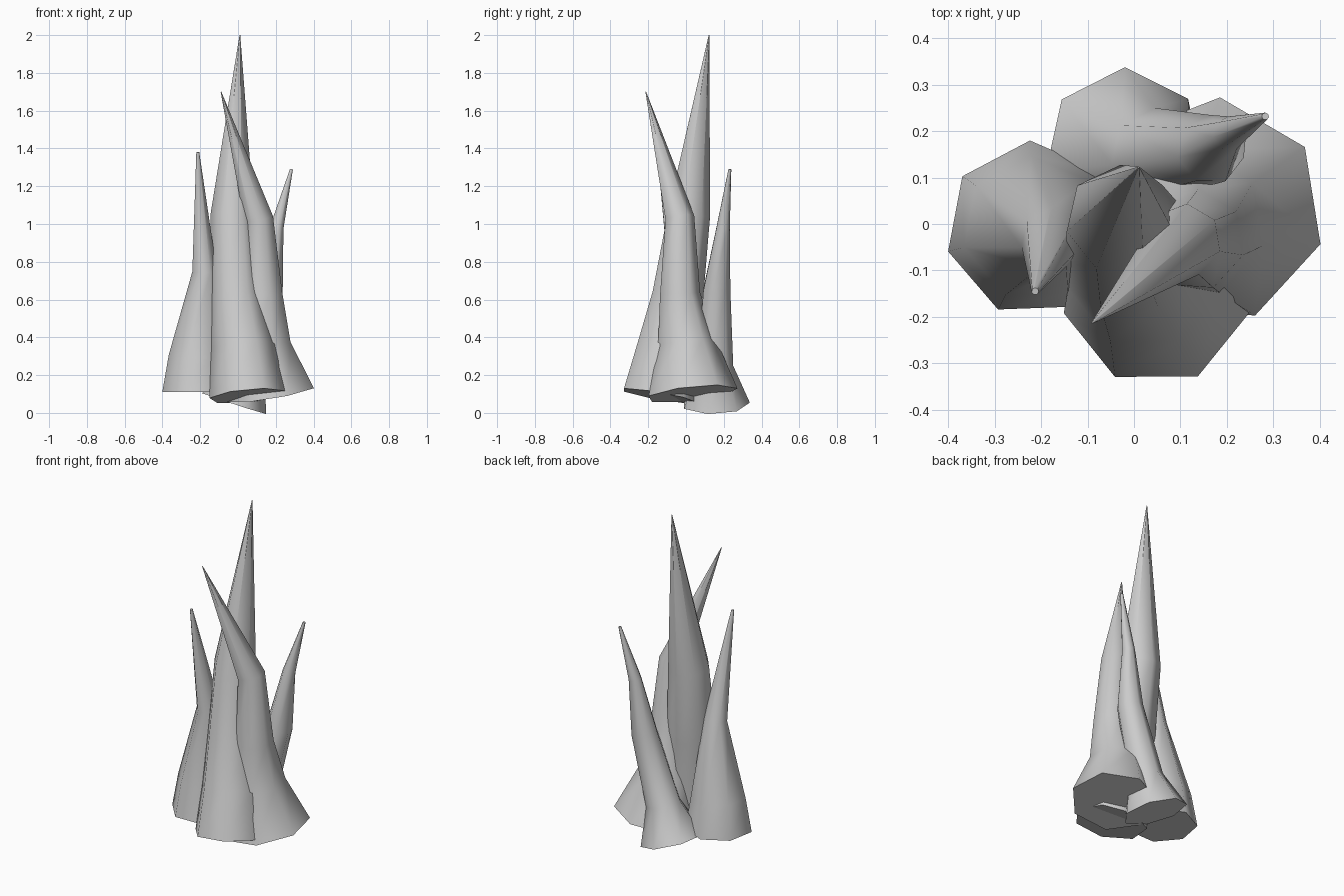
import bpy, bmesh, math
from mathutils import Vector

if "Cube" in bpy.data.objects:
    bpy.data.objects.remove(bpy.data.objects["Cube"])

SIDES = 7


def spike(name, rings, tip, first_angle):
    """Loft tilted heptagons (x, y, z, radius) along a bent path to a tip."""
    rings = rings + [tip]
    pts = [Vector(r[:3]) for r in rings]
    bm = bmesh.new()
    loops = []
    for i, (p, r) in enumerate(zip(pts, rings)):
        # each ring faces along the path
        axis = pts[min(i + 1, len(pts) - 1)] - pts[max(i - 1, 0)]
        rot = Vector((0, 0, 1)).rotation_difference(axis)
        loop = []
        for k in range(SIDES):
            a = math.radians(first_angle) + k * math.tau / SIDES
            loop.append(bm.verts.new(p + rot @ Vector((r[3] * math.cos(a), r[3] * math.sin(a), 0))))
        loops.append(loop)
    for lo, hi in zip(loops, loops[1:]):
        for k in range(SIDES):
            n = (k + 1) % SIDES
            bm.faces.new((lo[k], lo[n], hi[n], hi[k]))
    bm.faces.new(loops[0][::-1])
    bm.faces.new(loops[-1])
    bmesh.ops.recalc_face_normals(bm, faces=bm.faces)
    mesh = bpy.data.meshes.new(name)
    bm.to_mesh(mesh)
    bm.free()
    obj = bpy.data.objects.new(name, mesh)
    bpy.context.collection.objects.link(obj)
    bpy.ops.object.select_all(action='DESELECT')
    obj.select_set(True)
    bpy.context.view_layer.objects.active = obj
    bpy.ops.object.shade_smooth_by_angle(angle=math.radians(55))


# tallest spike, rooted at the front and leaning back
spike("tall_spike",
      [(0.05, -0.145, 0.09, 0.207), (0.025, -0.1, 0.35, 0.172),
       (-0.01, -0.05, 0.62, 0.142), (-0.03, 0.01, 1.05, 0.118)],
      (0.01, 0.122, 2.0, 0.002), -64.3)

# second spike, rooted at the right and leaning to the front left
spike("right_spike",
      [(0.17, 0.03, 0.1, 0.245), (0.125, 0.0, 0.37, 0.16),
       (0.13, -0.035, 0.63, 0.11), (0.11, -0.035, 1.03, 0.08)],
      (-0.09, -0.213, 1.7, 0.002), -17)

# left spike, nearly upright
spike("left_spike",
      [(-0.217, -0.01, 0.11, 0.19), (-0.215, -0.01, 0.3, 0.157),
       (-0.177, -0.033, 0.75, 0.067)],
      (-0.213, -0.145, 1.38, 0.008), -165)

# back spike, flared foot and a strong lean to the right
spike("back_spike",
      [(-0.02, 0.155, 0.05, 0.183), (0.045, 0.15, 0.25, 0.1),
       (0.165, 0.16, 0.65, 0.075), (0.205, 0.195, 0.98, 0.037)],
      (0.283, 0.232, 1.29, 0.008), 90)
